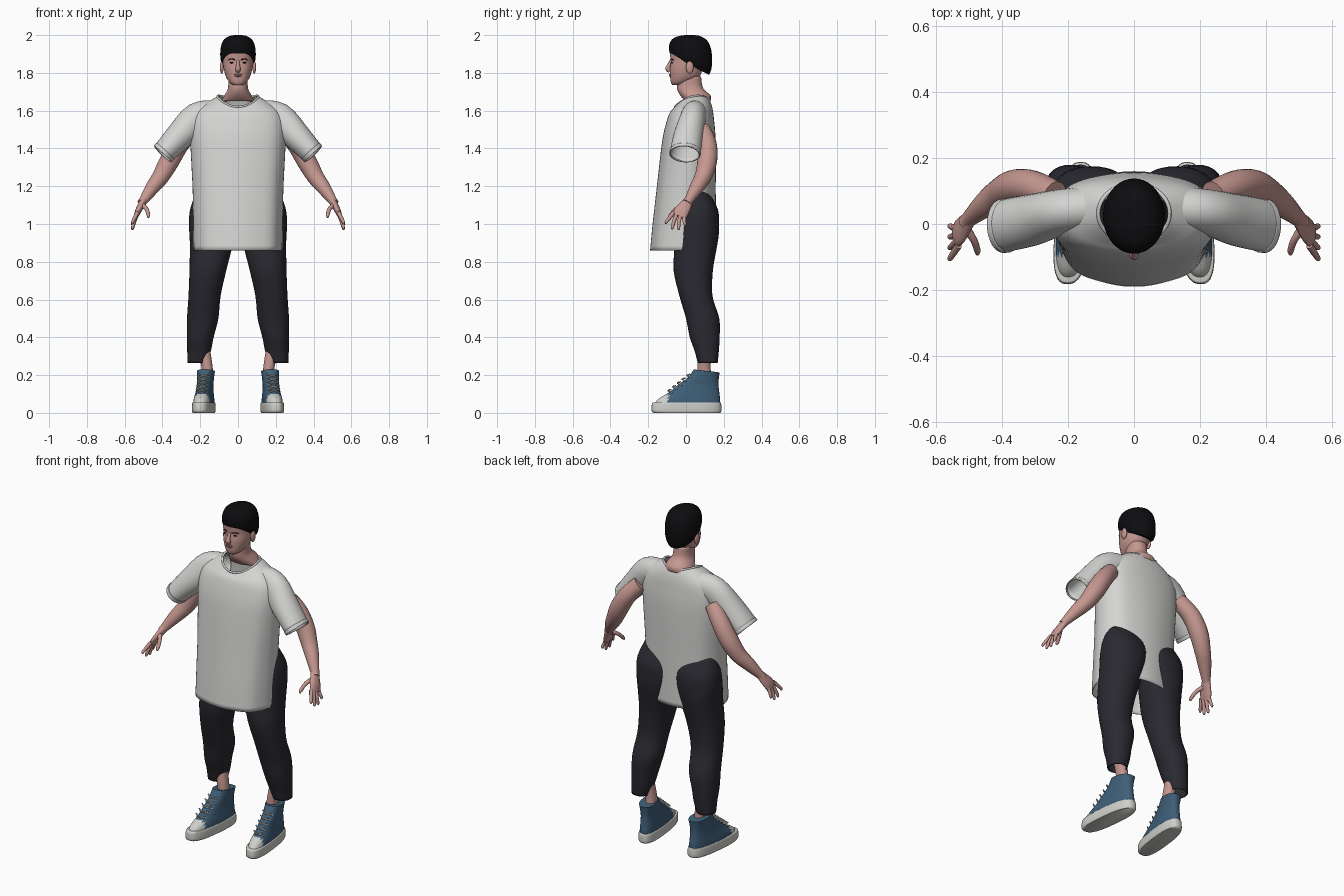
import bpy, bmesh, math
from mathutils import Vector

cube = bpy.data.objects.get("Cube")
if cube:
    bpy.data.objects.remove(cube)


def material(name, *rgb):
    m = bpy.data.materials.new(name)
    m.use_nodes = True
    m.diffuse_color = (*rgb, 1)
    node = m.node_tree.nodes["Principled BSDF"]
    node.inputs["Base Color"].default_value = (*rgb, 1)
    node.inputs["Roughness"].default_value = 0.8
    return m


SKIN = material("skin", .56, .31, .28)
SHIRT = material("light grey cotton", .66, .66, .65)
PANTS = material("charcoal cloth", .022, .022, .03)
HAIR = material("black hair", .004, .004, .005)
DENIM = material("blue canvas", .05, .115, .19)
RUBBER = material("off white rubber", .62, .62, .59)
LIPS = material("lip pink", .42, .19, .18)


def spline(rows, steps=4):
    """Smoothly resample a list of equal-length number rows."""
    rows = [tuple(r) for r in rows]
    padded = [rows[0]] + rows + [rows[-1]]
    out = []
    for a, b, c, d in zip(padded, padded[1:], padded[2:], padded[3:]):
        for i in range(steps):
            t = i / steps
            out.append([q + t / 2 * (r - p + t * (2*p - 5*q + 4*r - s + t * (3*(q - r) + s - p)))
                        for p, q, r, s in zip(a, b, c, d)])
    return out + [list(rows[-1])]


def finish(name, bm, mats):
    bmesh.ops.recalc_face_normals(bm, faces=bm.faces)
    mesh = bpy.data.meshes.new(name)
    bm.to_mesh(mesh)
    bm.free()
    obj = bpy.data.objects.new(name, mesh)
    bpy.context.collection.objects.link(obj)
    for m in mats:
        mesh.materials.append(m)
    bpy.context.view_layer.objects.active = obj
    obj.select_set(True)
    bpy.ops.object.shade_smooth_by_angle(angle=math.radians(55))
    obj.select_set(False)
    return obj


def loft(name, loops, mats, caps=True, thick=0):
    """Bridge closed loops of points into one surface."""
    bm = bmesh.new()
    rows = [[bm.verts.new(p) for p in loop] for loop in loops]
    n = len(rows[0])
    for a, b in zip(rows, rows[1:]):
        for i in range(n):
            j = (i + 1) % n
            bm.faces.new((a[i], a[j], b[j], b[i]))
    if caps:
        bm.faces.new(rows[0])
        bm.faces.new(rows[-1])
    obj = finish(name, bm, mats)
    if thick:
        mod = obj.modifiers.new("cloth thickness", "SOLIDIFY")
        mod.thickness = thick
        mod.offset = -1
    return obj


def circle(n):
    return [(math.cos(math.tau * i / n), math.sin(math.tau * i / n)) for i in range(n)]


def stack(name, rows, mats, side=1, n=40, power=2.2, lean=0, ripple=0, **kw):
    """Level rings: z, centre x, half width, front y, back y, tilt, sag."""
    rows = spline([tuple(r) + (0,) * (7 - len(r)) for r in rows])
    loops = []
    for k, (z, cx, rx, front, back, tilt, sag) in enumerate(rows):
        loop = []
        for i, (c, s) in enumerate(circle(n)):
            wave = 1 + ripple * (1 - k / len(rows)) * math.cos(math.tau * 8 * i / n)
            sx = math.copysign(abs(c) ** (2 / power), c) * wave
            sy = math.copysign(abs(s) ** (2 / power), s) * wave
            y = (front + back) / 2 + sy * (back - front) / 2
            x = cx + rx * sx + lean * (.17 - y)
            loop.append((side * x, y, z + tilt * s - sag * s * s))
        loops.append(loop)
    return loft(name, loops, mats, **kw)


def tube(name, pts, mats, side=1, n=16, ref=(0, 1, 0), **kw):
    """Sweep along a path: x, y, z, radius across, radius along ref."""
    rows = spline([tuple(p) if len(p) > 4 else (*p, p[-1]) for p in pts])
    centres = [Vector(r[:3]) for r in rows]
    loops = []
    for k, row in enumerate(rows):
        t = centres[min(k + 1, len(rows) - 1)] - centres[max(k - 1, 0)]
        u = Vector(ref).cross(t).normalized()
        v = t.cross(u).normalized()
        loop = [centres[k] + u * c * row[3] + v * s * row[4] for c, s in circle(n)]
        loops.append([(side * p.x, p.y, p.z) for p in loop])
    return loft(name, loops, mats, **kw)


def ball(name, centre, size, mat):
    bm = bmesh.new()
    bmesh.ops.create_uvsphere(bm, u_segments=16, v_segments=10, radius=1)
    for v in bm.verts:
        v.co = Vector(centre) + Vector([a * b for a, b in zip(v.co, size)])
    return finish(name, bm, [mat])


# Head and neck
stack("head", [(1.735, 0, .025, -.072, -.01), (1.75, 0, .045, -.08, .02),
               (1.78, 0, .064, -.084, .07), (1.82, 0, .075, -.085, .09),
               (1.86, 0, .08, -.081, .11), (1.92, 0, .082, -.085, .12),
               (1.96, 0, .07, -.07, .11), (1.985, 0, .04, -.03, .07)], [SKIN])
stack("neck", [(1.65, 0, .088, .0, .13), (1.68, 0, .072, -.03, .13),
               (1.72, 0, .053, -.048, .09), (1.78, 0, .052, -.04, .08)],
      [SKIN], caps=False, thick=.004)
tube("nose", [(0, -.079, 1.865, .008), (0, -.09, 1.84, .01),
              (0, -.095, 1.822, .014), (0, -.084, 1.81, .012)], [SKIN], ref=(1, 0, 0))
ball("upper_lip", (0, -.084, 1.791), (.023, .006, .004), LIPS)
ball("lower_lip", (0, -.083, 1.784), (.02, .007, .005), LIPS)

# Hair: a dome whose lower edge falls from forehead to nape
hair_profile = spline([(.86, 0), (.97, .15), (1, .4), (.95, .65), (.78, .86), (.42, .98), (.02, 1)])
hair_loops = []
for r, h in hair_profile:
    loop = []
    for c, s in circle(40):
        base = 1.84 - .05 * s
        loop.append((.094 * r * c, .024 + .114 * r * s, base + (2 - base) * h))
    hair_loops.append(loop)
loft("hair", hair_loops, [HAIR])

# Shirt body with an open hem and a sagging neckline
stack("shirt_body", [(.86, 0, .232, -.188, .158), (1.0, 0, .234, -.175, .157),
                     (1.18, 0, .238, -.155, .156), (1.36, 0, .247, -.135, .157),
                     (1.47, 0, .252, -.12, .155), (1.55, 0, .245, -.1, .148),
                     (1.605, 0, .215, -.085, .142, .005, .01),
                     (1.645, 0, .16, -.07, .133, .015, .022),
                     (1.675, 0, .106, -.058, .122, .022, .032)],
      [SHIRT], n=64, power=2.35, ripple=.012, caps=False, thick=.005)
collar = [(.108 * c, .032 + .09 * s, 1.675 + .022 * s - .032 * s * s) for c, s in circle(32)]
collar_path = [(*p, .006) for p in collar + collar[:1]]
tube("shirt_collar", collar_path, [SHIRT], n=8, ref=(0, 0, 1))

for side, word in ((1, "left_"), (-1, "right_")):
    # Face details
    ball(word + "ear", (side * .086, .02, 1.83), (.01, .02, .034), SKIN)
    ball(word + "eye", (side * .032, -.074, 1.854), (.013, .005, .004), HAIR)
    tube(word + "eyebrow", [(.016, -.081, 1.869, .003), (.034, -.078, 1.874, .003),
                            (.052, -.066, 1.868, .002)], [HAIR], side, n=8)

    # Sleeve
    tube(word + "sleeve", [(.12, .05, 1.585, .07, .065), (.215, .038, 1.56, .083, .068),
                           (.31, .012, 1.465, .074, .078), (.397, -.006, 1.372, .062, .08)],
         [SHIRT], side, n=32, caps=False, thick=.005)
    tube(word + "sleeve_hem", [(.385, -.005, 1.385, .065, .082), (.399, -.006, 1.37, .064, .082)],
         [SHIRT], side, n=32, caps=False, thick=.005)

    # Arm and hand
    tube(word + "arm", [(.24, .085, 1.5, .045), (.31, .113, 1.42, .05), (.365, .112, 1.33, .052),
                        (.41, .09, 1.25, .045), (.455, .055, 1.19, .037),
                        (.5, .015, 1.125, .024), (.51, .005, 1.11, .024)], [SKIN], side, n=24)
    tube(word + "palm", [(.497, .018, 1.13, .02, .023), (.515, -.005, 1.095, .018, .034),
                         (.53, -.025, 1.065, .016, .04), (.54, -.038, 1.04, .012, .036)],
         [SKIN], side)
    tube(word + "thumb", [(.508, -.015, 1.1, .014), (.485, -.05, 1.08, .011),
                          (.475, -.08, 1.05, .01), (.475, -.092, 1.035, .005)], [SKIN], side, n=10)
    for i, finger in enumerate(("index", "middle", "ring", "little")):
        root = -.066 + .02 * i
        tip = -.105 + .033 * i
        low = (1.0, .972, .968, .99)[i]
        tube(word + finger + "_finger",
             [(.532, root, 1.06, .011), (.548, (root + tip) / 2 - .004, (low + 1.06) / 2, .01),
              (.558, tip, low + .01, .008), (.558, tip, low, .004)], [SKIN], side, n=10)

    # Trouser leg
    stack(word + "trouser_leg", [(1.17, .12, .1, -.02, .12), (1.08, .125, .128, -.04, .168),
                                 (1.0, .13, .13, -.05, .175), (.93, .138, .118, -.058, .172),
                                 (.86, .145, .11, -.062, .16), (.75, .16, .097, -.065, .142),
                                 (.62, .177, .085, -.035, .14), (.5, .187, .083, .0, .176),
                                 (.4, .2, .071, .02, .178), (.33, .206, .063, .045, .174),
                                 (.265, .215, .052, .062, .168)],
          [PANTS], side, caps=False, thick=.006)
    stack(word + "ankle", [(.18, .16, .03, .06, .14), (.25, .165, .03, .06, .13),
                           (.36, .19, .038, .065, .145)], [SKIN], side)

    # Shoe: rubber sole, canvas upper with white toe, laces
    stack(word + "sole", [(0, .163, .052, -.172, .182), (.012, .163, .056, -.182, .188),
                          (.05, .163, .055, -.18, .186), (.056, .163, .05, -.172, .18)],
          [RUBBER], side, power=2.7, lean=.11)
    shoe = stack(word + "shoe_upper", [(.045, .163, .051, -.168, .18), (.075, .163, .049, -.145, .18),
                                       (.11, .163, .044, -.088, .176), (.15, .163, .041, -.04, .172),
                                       (.185, .163, .043, .008, .174), (.222, .163, .046, .042, .178, -.008)],
                 [DENIM, RUBBER], side, power=2.5, lean=.11)
    for face in shoe.data.polygons:
        if face.center.y < -.095 and face.center.z < .1:
            face.material_index = 1
    for i in range(5):
        y, z = -.092 + .025 * i, .112 + .02 * i
        x = .163 + .11 * (.17 - y)
        for across in (-1, 1):
            tube(word + "lace", [(x - .03 * across, y + .02, z - .006, .004),
                                 (x, y - .003, z + .006, .004),
                                 (x + .03 * across, y + .012, z + .012, .004)],
                 [RUBBER], side, n=6)
